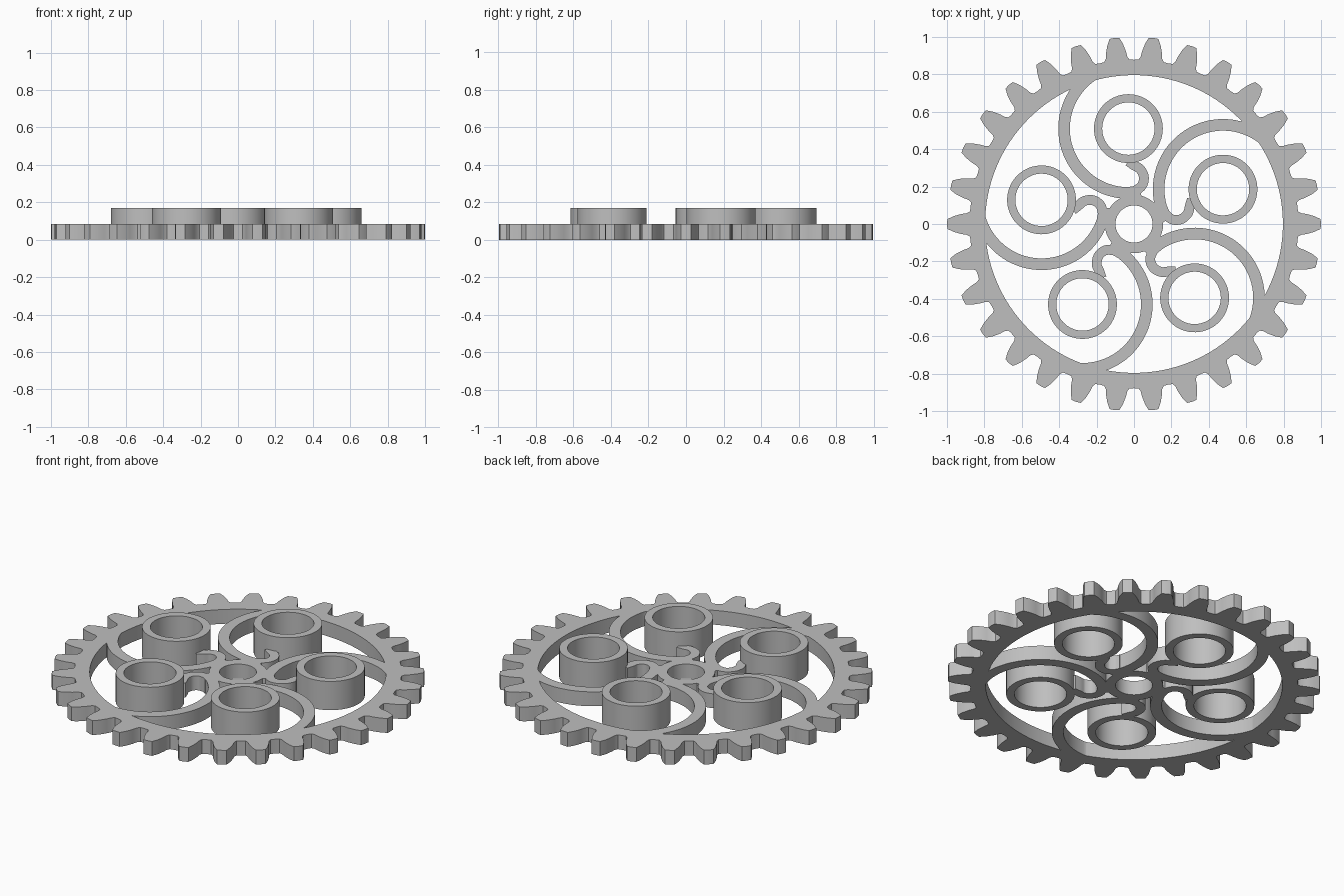
import bpy, bmesh, math
from mathutils import Matrix, Vector

cube = bpy.data.objects.get("Cube")
if cube:
    bpy.data.objects.remove(cube, do_unlink=True)

PLATE, BOSS_TOP = 0.085, 0.17
TEETH, ARMS = 30, 5
BOSS = Vector((-0.03, 0.51))

steel = bpy.data.materials.new("light_grey")
steel.use_nodes = True
steel.diffuse_color = (0.52, 0.52, 0.52, 1)
steel.node_tree.nodes["Principled BSDF"].inputs["Base Color"].default_value = (0.52, 0.52, 0.52, 1)


def polar(r, deg, centre=(0, 0)):
    a = math.radians(deg)
    return Vector((centre[0] + r * math.cos(a), centre[1] + r * math.sin(a)))


def strip(name, outer, inner, height, closed=True, turn=0):
    """Solid band between two matching outlines."""
    bm = bmesh.new()
    rows = [[bm.verts.new((p.x, p.y, z)) for p in line]
            for line, z in ((outer, 0), (outer, height), (inner, height), (inner, 0))]
    n = len(outer)
    for i in range(n if closed else n - 1):
        j = (i + 1) % n
        for k in range(4):
            a, b = rows[k], rows[(k + 1) % 4]
            bm.faces.new((a[i], a[j], b[j], b[i]))
    if not closed:
        bm.faces.new([r[0] for r in rows])
        bm.faces.new([r[-1] for r in rows])
    bmesh.ops.recalc_face_normals(bm, faces=bm.faces)
    bm.transform(Matrix.Rotation(math.radians(turn), 4, 'Z'))
    mesh = bpy.data.meshes.new(name)
    bm.to_mesh(mesh)
    bm.free()
    mesh.materials.append(steel)
    obj = bpy.data.objects.new(name, mesh)
    bpy.context.collection.objects.link(obj)
    return obj


def arc(r, start, end, count, centre=(0, 0)):
    return [polar(r, start + (end - start) * i / count, centre) for i in range(count + 1)]


def tube(name, r_out, r_in, height, centre=(0, 0), turn=0, sides=64):
    return strip(name, arc(r_out, 0, 360, sides, centre)[:-1],
                 arc(r_in, 0, 360, sides, centre)[:-1], height, True, turn)


def smooth_path(pts, steps=6):
    """Catmull-Rom samples through the given points."""
    p = [2 * pts[0] - pts[1]] + pts + [2 * pts[-1] - pts[-2]]
    out = []
    for i in range(1, len(p) - 2):
        a, b, c, d = p[i - 1:i + 3]
        for s in range(steps):
            t = s / steps
            out.append(0.5 * (2 * b + (c - a) * t + (2 * a - 5 * b + 4 * c - d) * t * t
                              + (3 * b - a - 3 * c + d) * t ** 3))
    return out + [pts[-1]]


def offset(path, d):
    out = []
    for i, p in enumerate(path):
        t = (path[min(i + 1, len(path) - 1)] - path[max(i - 1, 0)]).normalized()
        out.append(p + Vector((-t.y, t.x)) * d)
    return out


# Toothed rim
flank = [(-4.4, 0.88), (-3.7, 0.895), (-3.3, 0.925), (-2.5, 0.965), (-1.5, 0.998)]
tooth = flank + [(0, 1.0)] + [(-a, r) for a, r in reversed(flank)] + [(6, 0.878)]
outline = [(k * 360 / TEETH + a, r) for k in range(TEETH) for a, r in tooth]
plate = strip("gear_plate", [polar(r, a) for a, r in outline],
              [polar(0.796, a) for a, r in outline], PLATE)

# Hub, curved spokes and hooks, merged into the rim
parts = [tube("hub", 0.156, 0.099, PLATE)]
hook = smooth_path([Vector(p) for p in ((-0.03, 0.335), (0.0, 0.314), (0.034, 0.292), (0.053, 0.25),
                                        (0.042, 0.205), (0.005, 0.178), (-0.03, 0.172))])
for k in range(ARMS):
    turn = k * 360 / ARMS
    parts.append(strip("spoke", arc(0.375, 117, 281, 48, BOSS),
                       arc(0.313, 117, 281, 48, BOSS), PLATE, False, turn))
    parts.append(strip("hook", offset(hook, 0.026), offset(hook, -0.026), PLATE, False, turn))

bpy.context.view_layer.objects.active = plate
for part in parts:
    mod = plate.modifiers.new("merge", 'BOOLEAN')
    mod.operation, mod.solver, mod.object = 'UNION', 'EXACT', part
    bpy.ops.object.modifier_apply(modifier=mod.name)
    bpy.data.objects.remove(part, do_unlink=True)

# Raised round bosses
bosses = [tube(f"boss_{k + 1}", 0.184, 0.14, BOSS_TOP, BOSS, k * 360 / ARMS) for k in range(ARMS)]

# Smooth curved walls, keep sharp edges
bpy.context.view_layer.update()
bpy.ops.object.select_all(action='DESELECT')
for obj in [plate] + bosses:
    obj.select_set(True)
bpy.ops.object.shade_smooth_by_angle(angle=math.radians(25))
